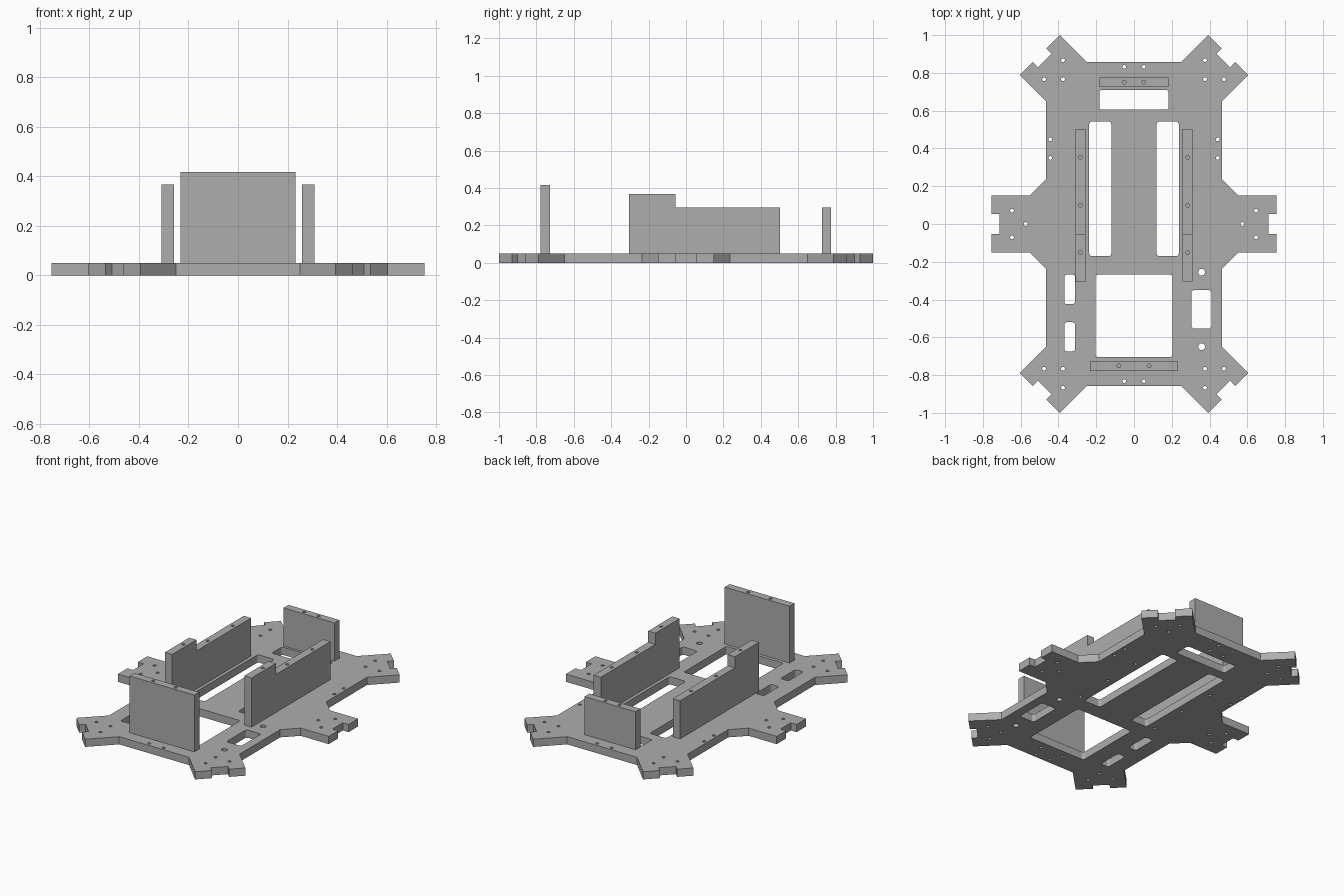
import bpy, bmesh
from math import cos, sin, pi
from mathutils import Matrix

cube = bpy.data.objects.get("Cube")
if cube:
    bpy.data.objects.remove(cube, do_unlink=True)

grey = bpy.data.materials.new("plain grey")
grey.use_nodes = True
colour = (0.42, 0.42, 0.42, 1)
grey.diffuse_color = colour
grey.node_tree.nodes["Principled BSDF"].inputs["Base Color"].default_value = colour


def circle(x, y, r=0.01, n=16):
    return [(x + r * cos(2 * pi * i / n), y + r * sin(2 * pi * i / n)) for i in range(n)]


def rect(x0, x1, y0, y1):
    return [(x0, y0), (x1, y0), (x1, y1), (x0, y1)]


def window(x0, x1, y0, y1, r=0.014):
    # rectangle with small rounded corners
    pts = []
    for k, (x, y) in enumerate(rect(x0 + r, x1 - r, y0 + r, y1 - r)):
        for i in range(5):
            a = pi + (k + i / 4) * pi / 2
            pts.append((x + r * cos(a), y + r * sin(a)))
    return pts


def sheet(name, loops, low, high, turn=None):
    # flat sheet cut from closed outlines; inner outlines become openings
    curve = bpy.data.curves.new(name, 'CURVE')
    curve.dimensions = '2D'
    curve.fill_mode = 'BOTH'
    curve.extrude = (high - low) / 2
    for loop in loops:
        sp = curve.splines.new('POLY')
        sp.points.add(len(loop) - 1)
        for p, (x, y) in zip(sp.points, loop):
            p.co = (x, y, 0, 1)
        sp.use_cyclic_u = True
    tmp = bpy.data.objects.new("outline", curve)
    bpy.context.collection.objects.link(tmp)
    bpy.context.view_layer.update()
    deps = bpy.context.evaluated_depsgraph_get()
    mesh = bpy.data.meshes.new_from_object(tmp.evaluated_get(deps))
    bpy.data.objects.remove(tmp, do_unlink=True)
    bpy.data.curves.remove(curve)
    mesh.transform(Matrix.Translation((0, 0, (low + high) / 2)))
    if turn:
        mesh.transform(turn)
    bm = bmesh.new()
    bm.from_mesh(mesh)
    bmesh.ops.remove_doubles(bm, verts=bm.verts, dist=1e-5)
    bmesh.ops.recalc_face_normals(bm, faces=bm.faces)
    for f in bm.faces:
        f.smooth = False
    bm.to_mesh(mesh)
    bm.free()
    mesh.materials.clear()
    mesh.materials.append(grey)
    mesh.name = name
    ob = bpy.data.objects.new(name, mesh)
    bpy.context.collection.objects.link(ob)
    return ob


def drill(ob, holes, top, depth=0.08):
    # blind screw holes in an upper edge
    cutter = sheet("drill_cutter", [circle(x, y) for x, y in holes], top - depth, top + 0.02)
    cutter.hide_render = True
    mod = ob.modifiers.new("drill", 'BOOLEAN')
    mod.operation = 'DIFFERENCE'
    mod.solver = 'EXACT'
    mod.object = cutter
    bpy.context.view_layer.objects.active = ob
    bpy.ops.object.modifier_apply(modifier=mod.name)
    bpy.data.objects.remove(cutter, do_unlink=True)


BASE = 0.05

# Base plate outline: one quarter, mirrored twice
quarter = [(0.25, 0.857), (0.393, 1.0), (0.464, 0.929), (0.437, 0.902),
           (0.509, 0.829), (0.536, 0.857), (0.605, 0.788), (0.467, 0.65),
           (0.467, 0.236), (0.553, 0.15), (0.754, 0.15), (0.754, 0.053), (0.713, 0.053)]
half = quarter + [(x, -y) for x, y in reversed(quarter)]
outline = half + [(-x, y) for x, y in reversed(half)]

# Windows and slots
openings = [window(-0.183, 0.183, 0.605, 0.71),
            window(-0.237, -0.12, -0.17, 0.542), window(0.12, 0.237, -0.17, 0.542),
            window(-0.204, 0.204, -0.705, -0.268),
            window(-0.369, -0.312, -0.424, -0.268), window(-0.369, -0.312, -0.674, -0.52),
            window(0.304, 0.41, -0.553, -0.35),
            circle(0.358, -0.255, 0.018), circle(0.358, -0.65, 0.018)]

# Screw holes: corner arms, side arms and edges
back_holes = [(-0.051, 0.751), (0.051, 0.751)]
front_holes = [(-0.08, -0.751), (0.08, -0.751)]
side_y = (0.353, 0.098, -0.151)
holes = back_holes + front_holes
for s in (-1, 1):
    for t in (-1, 1):
        holes += [(s * x, t * y) for x, y in
                  ((0.376, 0.867), (0.376, 0.766), (0.476, 0.766), (0.052, 0.832), (0.646, 0.071))]
    holes += [(s * 0.574, 0), (s * 0.444, 0.448), (s * 0.444, 0.35)]
    holes += [(s * 0.284, y) for y in side_y]

sheet("base_plate", [outline] + openings + [circle(x, y) for x, y in holes], 0, BASE)

# Upright front and back walls
front = sheet("front_wall", [rect(-0.232, 0.232, -0.777, -0.727)], BASE, 0.417)
drill(front, front_holes, 0.417)
back = sheet("back_wall", [rect(-0.183, 0.183, 0.726, 0.776)], BASE, 0.296)
drill(back, back_holes, 0.296)

# Stepped side walls, profile drawn in the y-z plane
to_side = Matrix(((0, 0, 1, 0), (1, 0, 0, 0), (0, 1, 0, 0), (0, 0, 0, 1)))
profile = [(-0.304, BASE), (0.502, BASE), (0.502, 0.296), (-0.056, 0.296),
           (-0.056, 0.368), (-0.304, 0.368)]
for name, s in (("left", 1), ("right", -1)):
    mid = s * 0.284
    wall = sheet(name + "_side_wall", [profile], mid - 0.026, mid + 0.026, to_side)
    drill(wall, [(mid, y) for y in side_y[:2]], 0.296)
    drill(wall, [(mid, side_y[2])], 0.368)
